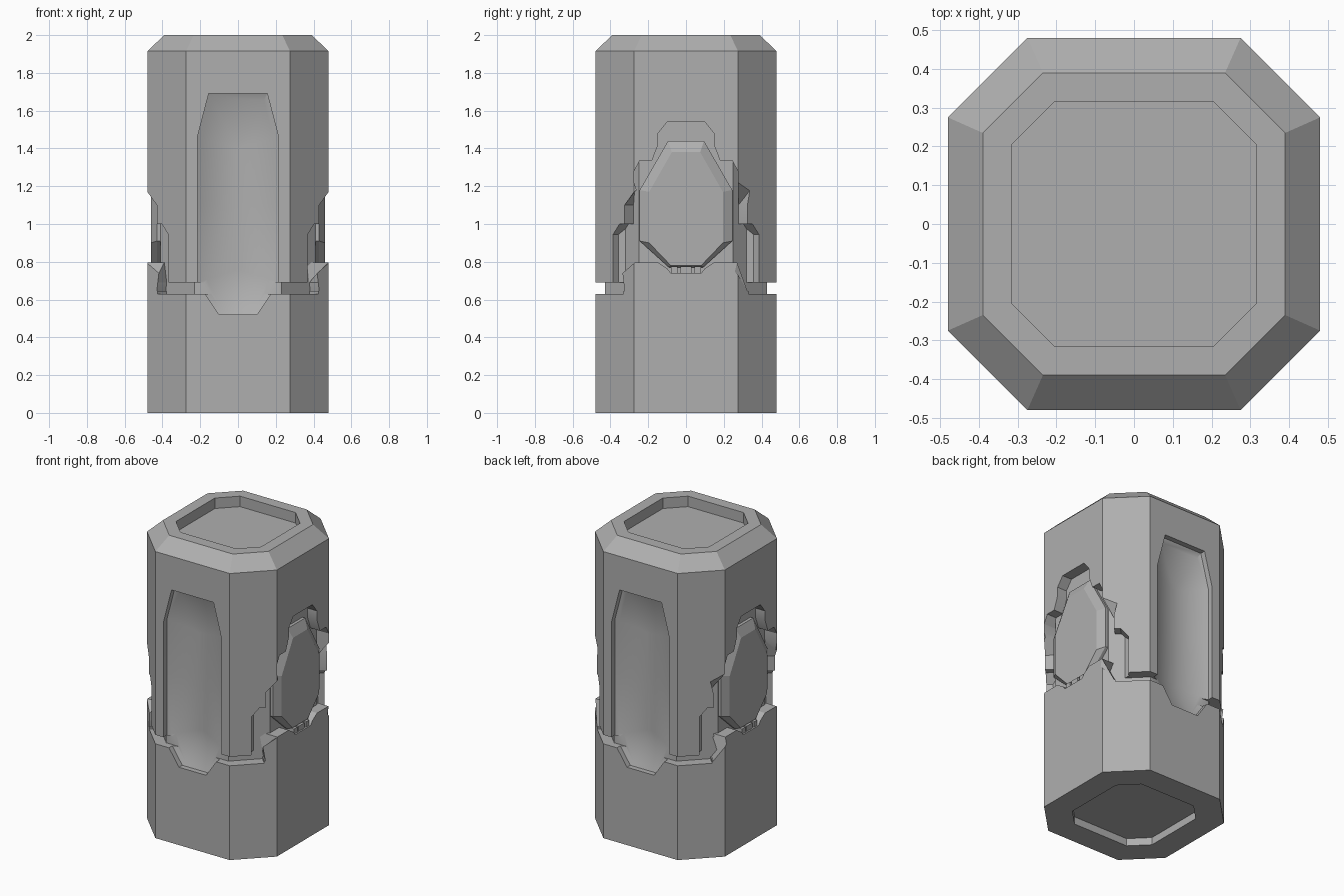
import bpy, bmesh, math

if "Cube" in bpy.data.objects:
    bpy.data.objects.remove(bpy.data.objects["Cube"])


def loft(name, rings):
    """Solid skinned through equal-length rings of points, capped at both ends."""
    bm = bmesh.new()
    loops = [[bm.verts.new(p) for p in r] for r in rings]
    n = len(loops[0])
    for a, b in zip(loops, loops[1:]):
        for i in range(n):
            j = (i + 1) % n
            bm.faces.new((a[i], a[j], b[j], b[i]))
    bm.faces.new(loops[0])
    bm.faces.new(loops[-1])
    bmesh.ops.recalc_face_normals(bm, faces=bm.faces)
    mesh = bpy.data.meshes.new(name)
    bm.to_mesh(mesh)
    bm.free()
    mesh.materials.append(grey)
    ob = bpy.data.objects.new(name, mesh)
    bpy.context.collection.objects.link(ob)
    return ob


def octagon(hx, hy, c, z):
    q = [(hx, hy - c), (hx - c, hy)]
    pts = q + [(-x, y) for x, y in q[::-1]]
    pts += [(-x, -y) for x, y in pts]
    return [(x, y, z) for x, y in pts]


def mirrored(half):
    return half + [(-u, v) for u, v in half[::-1]]


def combine(target, tool, op):
    mod = target.modifiers.new("bool", 'BOOLEAN')
    mod.operation, mod.solver, mod.object = op, 'EXACT', tool
    bpy.context.view_layer.objects.active = target
    bpy.ops.object.modifier_apply(modifier=mod.name)
    bpy.data.objects.remove(tool, do_unlink=True)


grey = bpy.data.materials.new("dark_grey")
grey.diffuse_color = (.43, .43, .43, 1)
grey.use_nodes = True
grey.node_tree.nodes["Principled BSDF"].inputs["Base Color"].default_value = grey.diffuse_color

# Octagonal outer shell with a chamfered top
body = loft("pillar_body", [octagon(.48, .48, .205, 0), octagon(.48, .48, .205, 1.915),
                            octagon(.39, .39, .155, 2)])

# Seam between the shells, front and back, ending on the corner faces
seam = mirrored([(.31, .215), (.625, .53), (.4, .7)])
for side in (1, -1):
    combine(body, loft("seam", [[(x, side * y, z) for x, y in seam] for z in (.63, .69)]),
            'DIFFERENCE')

# Stepped side openings, their walls square to the corner faces
opening = mirrored([(.08, .74), (.10, .765), (.15, .797), (.27, .797), (.325, .645),
                    (.386, .645), (.386, .945), (.352, 1.0), (.325, 1.0), (.325, 1.10),
                    (.275, 1.22), (.275, 1.28), (.245, 1.335), (.18, 1.335),
                    (.148, 1.42), (.148, 1.48), (.10, 1.54)])


def opening_ring(x, side):
    ring = []
    for y, z in opening:
        shift = x - (.755 - abs(y)) if abs(y) > .28 else 0
        ring.append((side * x, y + shift * (1 if y > 0 else -1), z))
    return ring


for side in (1, -1):
    combine(body, loft("opening", [opening_ring(.55, side), opening_ring(.34, side)]), 'DIFFERENCE')

# Inner core showing in the seam and openings
combine(body, loft("core", [octagon(.41, .43, .18, .3), octagon(.41, .43, .18, 1.8)]), 'UNION')

# Smooth dished pockets, front and back
pocket = mirrored([(.155, 1.69), (.215, 1.46), (.215, 1.1), (.215, .69), (.10, .52)])


def pocket_ring(s, depth, side):
    ring = []
    for x, z in pocket:
        anchor = 1.40 if z > 1.2 else .76 if z < .8 else z
        ring.append((x * s, side * depth, anchor + (z - anchor) * s))
    return ring


for side in (1, -1):
    rings = [pocket_ring(1, .55, side)]
    for k in range(9):
        s = 1 - k * .118
        rings.append(pocket_ring(s, .445 - .06 * (1 - s * s), side))
    combine(body, loft("pocket", rings), 'DIFFERENCE')

# Shallow recesses in the top and underside
for z0, z1 in ((1.93, 2.1), (-.1, .05)):
    combine(body, loft("recess", [octagon(.315, .315, .11, z0), octagon(.315, .315, .11, z1)]),
            'DIFFERENCE')

bpy.ops.object.select_all(action='DESELECT')
body.select_set(True)
bpy.context.view_layer.objects.active = body
bpy.ops.object.shade_smooth_by_angle(angle=math.radians(28))

# Bevelled side plates with small tabs beneath
outer = mirrored([(.095, 1.44), (.245, 1.18), (.245, .91), (.09, .77)])
inner = mirrored([(.075, 1.38), (.195, 1.17), (.195, .90), (.08, .78)])
for side, label in ((1, "right"), (-1, "left")):
    loft(label + "_plate", [[(side * x, y, z) for y, z in prof]
                            for x, prof in ((.39, outer), (.43, outer), (.46, inner))])
    for i, (a, b) in enumerate(((-.08, -.045), (-.03, .03), (.045, .08))):
        tab = [(a, .735), (b, .735), (b, .775), (a, .775)]
        loft(f"{label}_tab_{i}", [[(side * x, y, z) for y, z in tab] for x in (.39, .47)])
